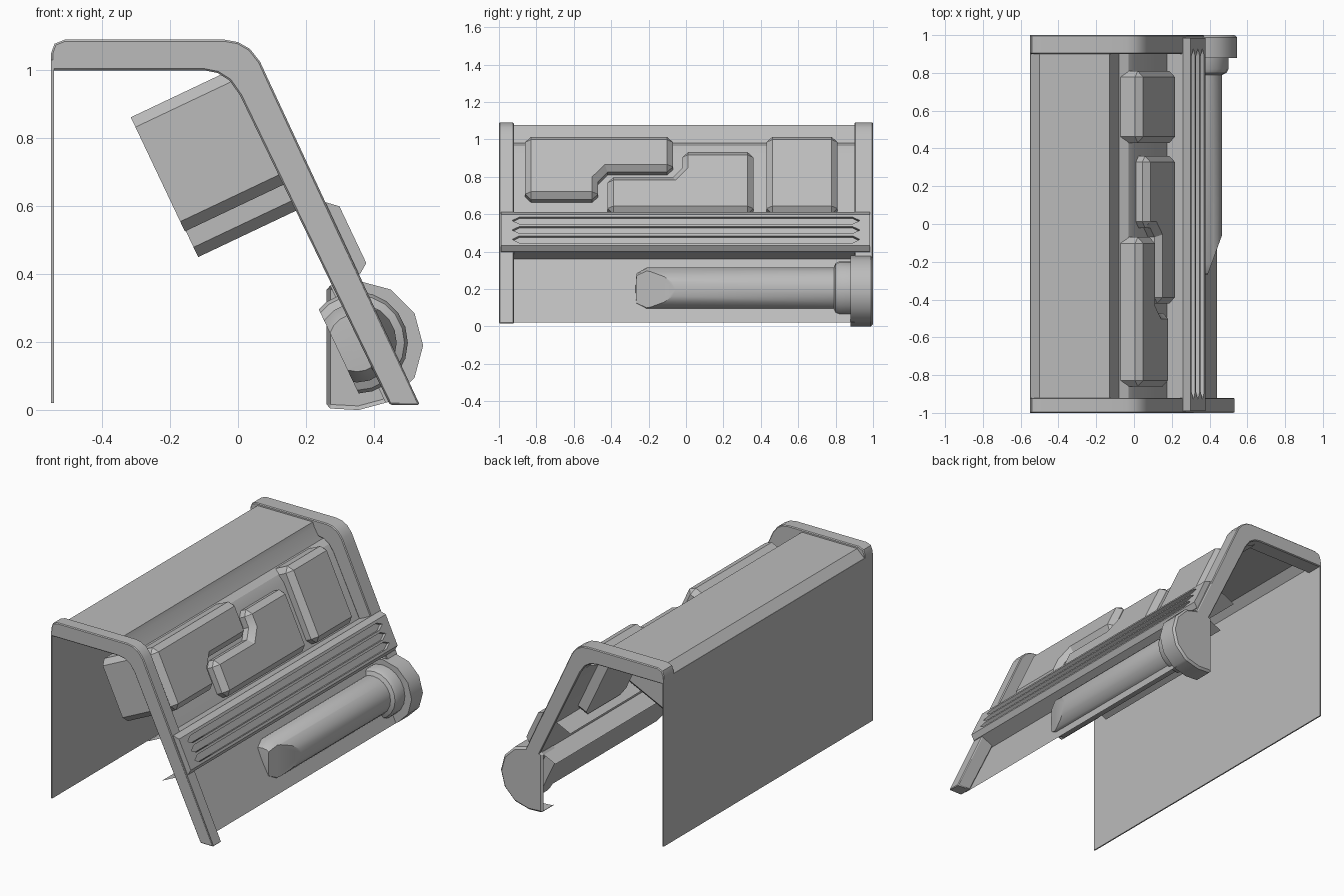
import bpy, bmesh, math
from mathutils import Vector

if "Cube" in bpy.data.objects:
    bpy.data.objects.remove(bpy.data.objects["Cube"], do_unlink=True)

GREY = (0.5, 0.5, 0.5, 1)
metal = bpy.data.materials.new("plain_grey")
metal.use_nodes = True
metal.diffuse_color = GREY
metal.node_tree.nodes["Principled BSDF"].inputs["Base Color"].default_value = GREY

parts = []


def upright(x, z, y):
    return Vector((x, y, z))


def slope(y, t, n):
    """Sloping side: t runs down the slope, n points out of it."""
    return Vector((0.07 + 0.903 * n + 0.428 * t, y, 1 + 0.428 * n - 0.903 * t))


def slope_bar(n, t, y):
    return slope(y, t, n)


OUTWARD = Vector((0.903, 0, 0.428))


def finish(name, bm, bevel=0):
    mesh = bpy.data.meshes.new(name)
    bm.to_mesh(mesh)
    bm.free()
    ob = bpy.data.objects.new(name, mesh)
    bpy.context.collection.objects.link(ob)
    mesh.materials.append(metal)
    if bevel:
        mod = ob.modifiers.new("edge", 'BEVEL')
        mod.width, mod.segments = bevel, 1
        mod.limit_method, mod.angle_limit = 'ANGLE', math.radians(50)
    parts.append(ob)
    return ob


def solid(outline, start, end, place, chamfer=0):
    """Extrude a flat outline; chamfer every sharp edge but those at the start."""
    bm = bmesh.new()
    a = [bm.verts.new(place(u, v, start)) for u, v in outline]
    b = [bm.verts.new(place(u, v, end)) for u, v in outline]
    bm.faces.new(a)
    bm.faces.new(b[::-1])
    for i in range(len(a)):
        j = (i + 1) % len(a)
        bm.faces.new((a[i], b[i], b[j], a[j]))
    bmesh.ops.recalc_face_normals(bm, faces=bm.faces)
    if chamfer:
        sharp = [e for e in bm.edges if e.calc_face_angle() > math.radians(50)
                 and not all(v in a for v in e.verts)]
        bmesh.ops.bevel(bm, geom=sharp, offset=chamfer, segments=1,
                        affect='EDGES', clamp_overlap=True)
    return bm


def sheet(name, path, y0, y1):
    """Open sheet following an x-z path."""
    bm = bmesh.new()
    a = [bm.verts.new((x, y0, z)) for x, z in path]
    b = [bm.verts.new((x, y1, z)) for x, z in path]
    for i in range(len(a) - 1):
        bm.faces.new((a[i], a[i + 1], b[i + 1], b[i]))
    return finish(name, bm)


def end_frame(name, y0, y1, foot):
    """Bent band at one end, its leg stopping at height foot."""
    def leg(x, z, run):
        return (x - (foot - z) * run, foot)
    outline = [(-0.55, 1.0), (-0.55, 1.05), (-0.54, 1.078), (-0.51, 1.09),
               (-0.04, 1.09), (0.0, 1.083), (0.035, 1.063), (0.065, 1.025),
               (0.088, 0.975), leg(0.535, 0.015, 0.466), leg(0.447, 0.015, 0.484),
               (0.006, 0.926), (-0.025, 0.97), (-0.06, 0.992), (-0.1, 1.0)]
    return finish(name, solid(outline, y0, y1, upright), 0.005)


# Shell: end frames, back wall, roof and recessed sloping panels
end_frame("front_frame", -1, -0.92, 0.015)
end_frame("back_frame", 0.9, 1, 0.17)
wall = [(-0.55, 0.02), (-0.55, 1.03), (-0.542, 1.03), (-0.542, 0.02)]
finish("back_wall", solid(wall, -1, 1, upright))
sheet("roof", [(-0.548, 1.03), (-0.5, 1.076), (-0.13, 1.076), (-0.12, 1.048),
               (-0.08, 0.98)], -0.96, 0.96)
sheet("upper_panel", [(-0.08, 0.98), (-0.03, 0.965), (0.006, 0.925),
                      (0.276, 0.361)], -0.97, 0.97)
sheet("lower_panel", [(0.276, 0.361), (0.44, 0.02)], -0.97, 0.9)

# Chamfered blocks pushed through the sloping panel; two reach deep inside
FACE = -0.02
blocks = {
    "stepped_block": (-0.408, [(-0.86, -0.04), (-0.07, -0.04), (-0.07, 0.17),
                               (-0.42, 0.17), (-0.47, 0.225), (-0.47, 0.332),
                               (-0.86, 0.332)]),
    "hooked_block": (-0.405, [(-0.42, 0.2), (-0.07, 0.2), (-0.02, 0.145),
                              (-0.02, 0.05), (0.36, 0.05), (0.36, 0.417),
                              (-0.42, 0.417)]),
    "square_block": (-0.15, [(0.43, -0.04), (0.81, -0.04), (0.81, 0.417),
                             (0.43, 0.417)]),
}
for name, (back, outline) in blocks.items():
    finish(name, solid(outline, back, FACE, slope, 0.032))

# Rail across the slope with three pointed grooves
TOP, BOTTOM = 0.433, 0.666
rail = finish("rail", solid([(-0.08, TOP), (0.005, TOP), (0.035, 0.46),
                             (0.035, 0.645), (0.005, BOTTOM), (-0.08, BOTTOM)],
                            -0.99, 0.985, slope_bar))
for t in (0.497, 0.553, 0.609):
    half = 0.021
    points = [(-0.93, t), (-0.89, t - half), (0.89, t - half),
              (0.93, t), (0.89, t + half), (-0.89, t + half)]
    groove = finish("groove_cutter", solid(points, 0.015, 0.06, slope))
    groove.hide_render = True
    parts.remove(groove)
    mod = rail.modifiers.new("groove", 'BOOLEAN')
    mod.operation, mod.object, mod.solver = 'DIFFERENCE', groove, 'EXACT'
    bpy.context.view_layer.objects.active = rail
    bpy.ops.object.modifier_apply(modifier=mod.name)
    bpy.data.objects.remove(groove, do_unlink=True)

# Thin flanges carrying the rail's upper and lower sides inward
for name, t in (("upper_rail_flange", TOP), ("lower_rail_flange", BOTTOM)):
    path = [(p.x, p.z) for p in (slope(0, t, -0.19), slope(0, t, -0.08))]
    sheet(name, path, -0.99, 0.985)


def cut(bm, point, normal, **side):
    bmesh.ops.bisect_plane(bm, geom=bm.verts[:] + bm.edges[:] + bm.faces[:],
                           plane_co=point, plane_no=normal, **side)


def clip(bm, point, normal, **side):
    cut(bm, point, normal, **side)
    bmesh.ops.holes_fill(bm, edges=[e for e in bm.edges if e.is_boundary], sides=0)


# Tube lying on the lower panel: turned, then cut flat behind and slanted at the tip
AXIS_X, AXIS_Z = 0.35, 0.198
bm = bmesh.new()
profile = [(0, -0.27), (0.085, -0.265), (0.117, -0.21), (0.117, 0.79),
           (0.14, 0.8), (0.15, 0.82), (0.15, 0.9), (0, 0.9)]
ring = [bm.verts.new((AXIS_X + r, y, AXIS_Z)) for r, y in profile]
edges = [bm.edges.new(pair) for pair in zip(ring, ring[1:])]
bmesh.ops.spin(bm, geom=ring + edges, cent=(AXIS_X, 0, AXIS_Z), axis=(0, 1, 0),
               angle=math.tau, steps=20)
bmesh.ops.remove_doubles(bm, verts=bm.verts, dist=0.0005)
clip(bm, slope(0, 0, -0.15), OUTWARD, clear_inner=True)
clip(bm, Vector((0.462, -0.07, 0.2)), Vector((0.94, -0.34, 0)), clear_outer=True)
bmesh.ops.recalc_face_normals(bm, faces=bm.faces)
finish("tube", bm)

# Rounded hollow cap on the end of the tube, open on the inner side of the panel
arc = [math.radians(a) for a in range(-90, 91, 30)]
cap = [(0.26, 0.365), (0.26, 0.005)]
cap += [(0.355 + 0.19 * math.cos(a), 0.19 + 0.19 * math.sin(a)) for a in arc]
bm = solid(cap, 0.88, 1, upright, 0.012)
inner = slope(0, 0, -0.09)
cut(bm, inner, OUTWARD)
hollow = [f for f in bm.faces if f.normal.x < -0.9 or
          (f.normal.y < -0.9 and (f.calc_center_median() - inner).dot(OUTWARD) < 0)]
bmesh.ops.delete(bm, geom=hollow, context='FACES')
finish("tube_cap", bm)

# Smooth the curves, keep the hard edges
bpy.ops.object.select_all(action='DESELECT')
for ob in parts:
    ob.select_set(True)
bpy.context.view_layer.objects.active = parts[0]
bpy.ops.object.shade_smooth_by_angle(angle=math.radians(31))
